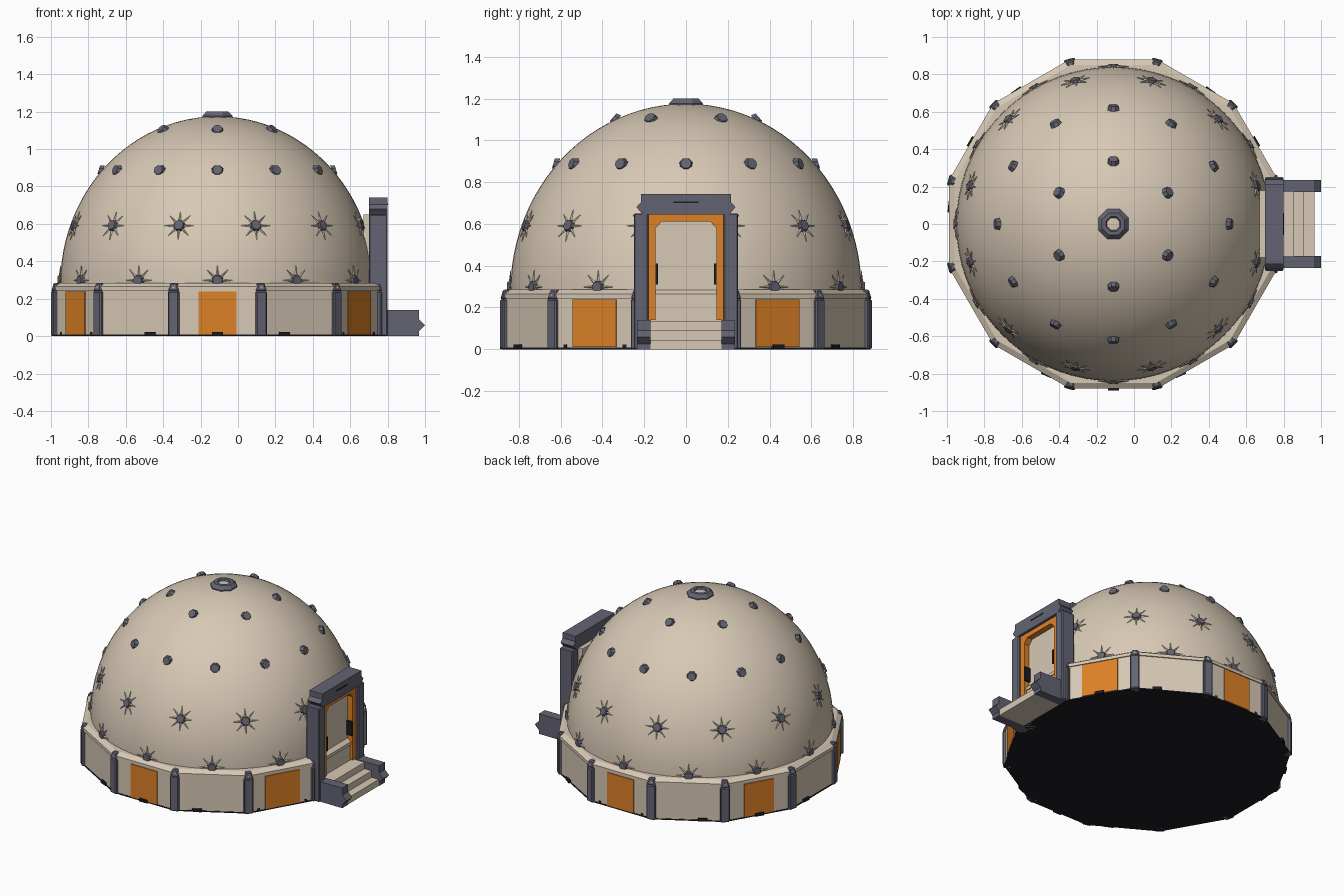
import bpy, bmesh
from math import sin, cos, pi, radians, sqrt
from mathutils import Matrix, Vector

if "Cube" in bpy.data.objects:
    bpy.data.objects.remove(bpy.data.objects["Cube"])

CENTRE = Matrix.Translation((-0.11, 0, 0))
BASE_Z, DOME_R, DOME_H = 0.28, 0.84, 0.895


def material(name, rgb):
    mat = bpy.data.materials.new(name)
    mat.use_nodes = True
    mat.diffuse_color = (*rgb, 1)
    mat.node_tree.nodes["Principled BSDF"].inputs["Base Color"].default_value = (*rgb, 1)
    return mat


TAN = material("warm tan", (0.68, 0.58, 0.46))
GREY = material("slate grey", (0.125, 0.127, 0.17))
ORANGE = material("orange", (0.72, 0.22, 0.02))
DARK = material("near black", (0.012, 0.011, 0.016))


def finish(bm, name, mat, smooth=False, bevel=0):
    bmesh.ops.recalc_face_normals(bm, faces=bm.faces)
    mesh = bpy.data.meshes.new(name)
    bm.to_mesh(mesh)
    bm.free()
    mesh.materials.append(mat)
    obj = bpy.data.objects.new(name, mesh)
    bpy.context.collection.objects.link(obj)
    if bevel:
        mod = obj.modifiers.new("edge", "BEVEL")
        mod.width, mod.segments = bevel, 1
    if smooth:
        bpy.context.view_layer.objects.active = obj
        obj.select_set(True)
        bpy.ops.object.shade_smooth_by_angle(angle=radians(35))
        obj.select_set(False)
    return obj


def add_box(bm, lo, hi, matrix=Matrix()):
    lo, hi = Vector(lo), Vector(hi)
    scale = Matrix.Diagonal((*(hi - lo), 1))
    bmesh.ops.create_cube(bm, size=1, matrix=matrix @ Matrix.Translation((lo + hi) / 2) @ scale)


def box(name, mat, lo, hi, bevel=0):
    bm = bmesh.new()
    add_box(bm, lo, hi)
    return finish(bm, name, mat, bevel=bevel)


def prism(name, mat, points, place, lo, hi):
    """Extrude a flat outline; place(u, v, w) gives the 3D point."""
    bm = bmesh.new()
    face = bm.faces.new([bm.verts.new(place(u, v, lo)) for u, v in points])
    new = bmesh.ops.extrude_face_region(bm, geom=[face])["geom"]
    shift = Vector(place(0, 0, hi)) - Vector(place(0, 0, lo))
    bmesh.ops.translate(bm, vec=shift, verts=[v for v in new if isinstance(v, bmesh.types.BMVert)])
    return finish(bm, name, mat)


def lathe(name, mat, profile, sides, turn=0, smooth=False):
    """Revolve (radius, height) points about the building's axis."""
    bm = bmesh.new()
    start = Matrix.Rotation(turn, 4, "Z")
    verts = [bm.verts.new(CENTRE @ start @ Vector((r, 0, z))) for r, z in profile]
    edges = [bm.edges.new(pair) for pair in zip(verts, verts[1:])]
    bmesh.ops.spin(bm, geom=verts + edges, cent=CENTRE.translation, axis=(0, 0, 1),
                   angle=2 * pi, steps=sides)
    bmesh.ops.remove_doubles(bm, verts=bm.verts, dist=0.0001)
    return finish(bm, name, mat, smooth)


def around(degrees):
    return CENTRE @ Matrix.Rotation(radians(degrees), 4, "Z")


def on_dome(degrees, z, tilt=0):
    """Frame on the dome surface: local z points outwards, tilted down by tilt."""
    r = DOME_R * sqrt(max(0, 1 - ((z - BASE_Z) / DOME_H) ** 2))
    normal = Vector((r / DOME_R ** 2, 0, (z - BASE_Z) / DOME_H ** 2))
    lean = normal.angle(Vector((0, 0, 1))) + tilt
    return around(degrees) @ Matrix.Translation((r, 0, z)) @ Matrix.Rotation(lean, 4, "Y")


# Dome shell
arc = [(DOME_R * cos(i * pi / 48), BASE_Z + DOME_H * sin(i * pi / 48)) for i in range(25)]
lathe("dome", TAN, [(DOME_R, 0.24)] + arc, 72, smooth=True)

# Twelve-sided wall, ledge and floor
corner, turn = 1 / cos(pi / 12), pi / 12
lathe("wall", TAN, [(0.872 * corner, 0.006), (0.872 * corner, 0.25)], 12, turn)
lathe("ledge", TAN, [(r * corner, z) for r, z in
                     [(0.85, 0.243), (0.879, 0.243), (0.879, 0.265), (0.85, 0.285), (0.81, 0.285)]], 12, turn)
lathe("floor", DARK, [(0, 0), (0.875 * corner, 0), (0.875 * corner, 0.008), (0, 0.008)], 12, turn)

# Wall posts with tapered heads
bm = bmesh.new()
for i in range(12):
    spot = around(15 + 30 * i)
    add_box(bm, (0.86, -0.03, 0), (0.914, 0.03, 0.24), spot)
    head = bmesh.ops.create_cone(bm, cap_ends=True, segments=4, radius1=0.042, radius2=0.026, depth=0.045,
                                 matrix=spot @ Matrix.Translation((0.884, 0, 0.2625))
                                 @ Matrix.Rotation(pi / 4, 4, "Z"))
finish(bm, "wall_posts", GREY, bevel=0.006)

# Orange panels on every other wall face
bm = bmesh.new()
for angle in range(-90, 270, 60):
    half = 0.12 if abs(angle) == 30 else 0.102
    add_box(bm, (0.871, -half, 0.01), (0.879, half, 0.238), around(angle))
finish(bm, "wall_panels", ORANGE)

# Small clips along the foot of the wall
bm = bmesh.new()
for i in range(15):
    add_box(bm, (0.86, -0.03, 0.002), (0.889, 0.03, 0.022), around(-90 + 24 * i))
finish(bm, "foot_clips", DARK)

# Dome studs: half sunk on the upper rows, upright with ridges on the lower rows
studs, ridges = bmesh.new(), bmesh.new()
rows = [(1.1, 6, 30, True), (0.885, 12, 0, True), (0.59, 12, 15, False), (0.298, 12, 0, False)]
for z, count, first, sunk in rows:
    for i in range(count):
        angle = first + i * 360 / count
        if not sunk and (angle < 14 or angle > 346):
            continue
        spot = on_dome(angle, z, radians(24) if sunk else 0)
        bmesh.ops.create_cone(studs, cap_ends=True, segments=8, radius1=0.034, radius2=0.026, depth=0.024,
                              matrix=spot @ Matrix.Translation((0, 0, 0.004))
                              @ Matrix.Rotation(pi / 8, 4, "Z"))
        if sunk:
            continue
        for k in range(8):
            spoke = spot @ Matrix.Rotation(k * pi / 4, 4, "Z") @ Matrix.Translation((0.045, 0, 0.001))
            bmesh.ops.create_cone(ridges, cap_ends=True, segments=4, radius1=0.009, radius2=0.001, depth=0.07,
                                  matrix=spoke @ Matrix.Rotation(pi / 2, 4, "Y"))
finish(studs, "dome_studs", GREY)
finish(ridges, "stud_ridges", TAN)

# Crown vent
lathe("crown_ring", GREY, [(0.087, 1.15), (0.087, 1.177), (0.065, 1.2), (0.042, 1.2), (0.036, 1.188)], 8, pi / 8)
lathe("crown_cap", TAN, [(0.038, 1.188), (0, 1.19)], 8, pi / 8)

# Doorway: posts, lintel, orange lining, door leaf and handles
for side, label in ((1, "right"), (-1, "left")):
    y0, y1 = sorted((side * 0.18, side * 0.25))
    box(f"door_post_{label}", GREY, (0.70, y0, 0), (0.80, y1, 0.65), bevel=0.006)
    y0, y1 = sorted((side * 0.134, side * 0.145))
    box(f"door_handle_{label}", DARK, (0.74, y0, 0.31), (0.786, y1, 0.41))

across = lambda u, v, w: (w, u, v)
half_lintel = [(0.21, 0.645), (0.215, 0.655), (0.237, 0.68), (0.215, 0.705), (0.215, 0.742)]
prism("lintel", GREY, half_lintel + [(-u, v) for u, v in reversed(half_lintel)], across, 0.70, 0.80)
box("lintel_slot", DARK, (0.799, -0.06, 0.70), (0.802, 0.06, 0.708))

outer = [(0.185, 0.14), (0.185, 0.655)]
inner = [(0.145, 0.14), (0.145, 0.58), (0.115, 0.612)]
arch = outer + [(-u, v) for u, v in reversed(outer)]
arch += [(-u, v) for u, v in inner] + list(reversed(inner))
prism("door_lining", ORANGE, arch, across, 0.70, 0.782)
box("door_leaf", TAN, (0.67, -0.18, 0.10), (0.742, 0.18, 0.65))

# Entrance steps and side rails
along = lambda u, v, w: (u, w, v)
prism("steps", TAN, [(0.70, 0.0), (0.965, 0.0), (0.965, 0.045), (0.91, 0.045), (0.91, 0.09), (0.855, 0.09),
                     (0.855, 0.135), (0.70, 0.135)], along, -0.175, 0.175)
rail = [(0.75, 0), (0.968, 0), (0.968, 0.025), (1.0, 0.058), (0.968, 0.09), (0.968, 0.14), (0.75, 0.14)]
for side, label in ((1, "right"), (-1, "left")):
    prism(f"step_rail_{label}", GREY, rail, along, side * 0.17, side * 0.235)
